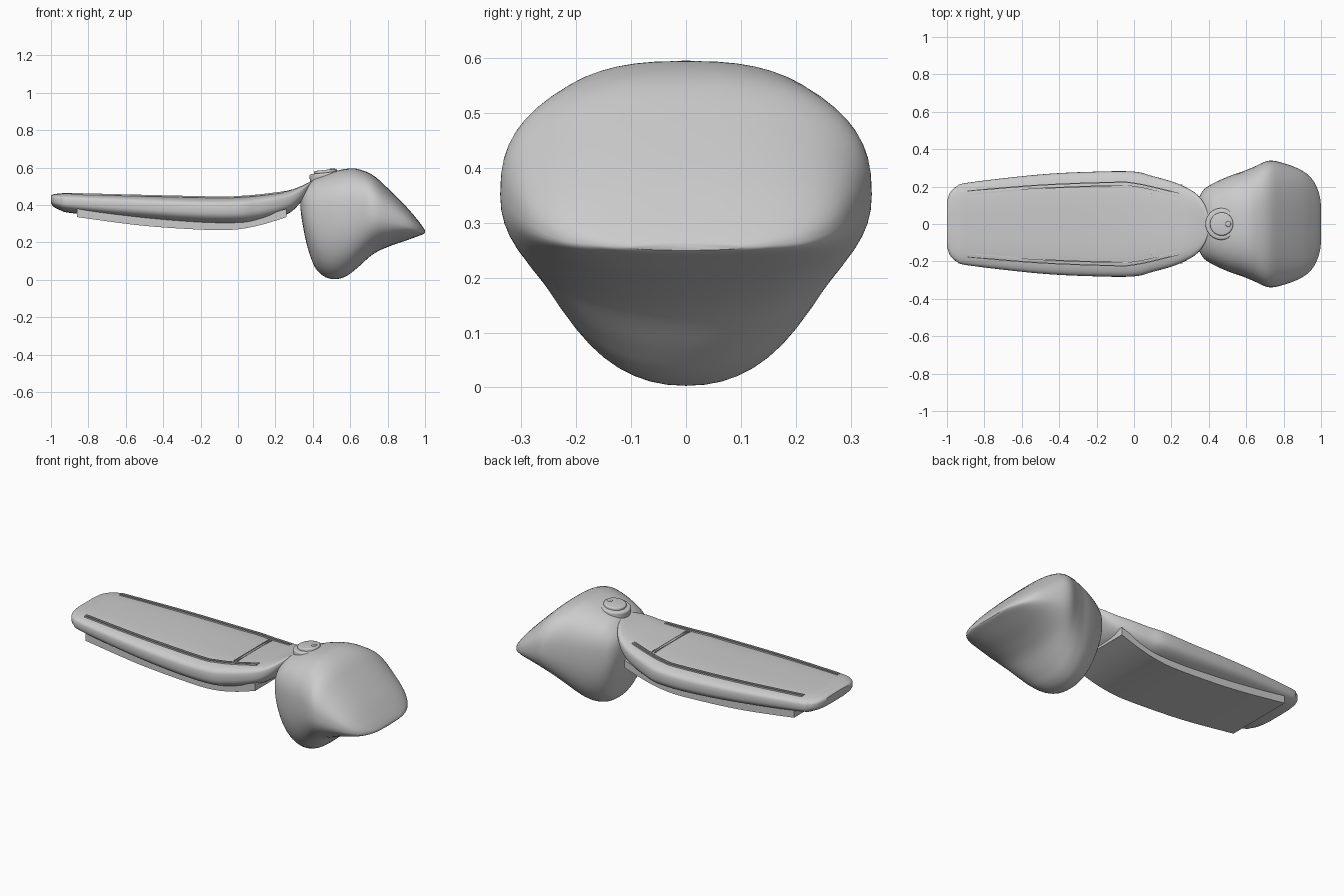
import bpy, bmesh, math
from mathutils import Matrix, Vector

if "Cube" in bpy.data.objects:
    bpy.data.objects.remove(bpy.data.objects["Cube"])

grey = bpy.data.materials.new("light_grey")
grey.use_nodes = True
grey.diffuse_color = (0.6, 0.6, 0.6, 1)
grey.node_tree.nodes["Principled BSDF"].inputs["Base Color"].default_value = (0.6, 0.6, 0.6, 1)


def finish(name, bm, angle=40):
    """Turn a bmesh into a smooth shaded object."""
    bmesh.ops.recalc_face_normals(bm, faces=bm.faces)
    mesh = bpy.data.meshes.new(name)
    bm.to_mesh(mesh)
    bm.free()
    mesh.materials.append(grey)
    ob = bpy.data.objects.new(name, mesh)
    bpy.context.collection.objects.link(ob)
    bpy.ops.object.select_all(action="DESELECT")
    ob.select_set(True)
    bpy.context.view_layer.objects.active = ob
    bpy.ops.object.shade_smooth_by_angle(angle=math.radians(angle))
    return ob


def spline(rows, steps=6):
    """Smooth curve through all rows of numbers."""
    pts = [Vector(r) for r in rows]
    pts = [pts[0]] + pts + [pts[-1]]
    out = []
    for a, b, c, d in zip(pts, pts[1:], pts[2:], pts[3:]):
        for i in range(steps):
            t = i / steps
            out.append(b + (c - a) * (t / 2) + (a * 2 - b * 5 + c * 4 - d) * (t * t / 2)
                       + (b * 3 - a - c * 3 + d) * (t ** 3 / 2))
    return out + [pts[-1]]


def bridge(bm, rings):
    """Join closed rings of points and cap both ends."""
    rings = [[bm.verts.new(p) for p in ring] for ring in rings]
    for r, s in zip(rings, rings[1:]):
        for i in range(len(r)):
            j = (i + 1) % len(r)
            bm.faces.new((r[i], r[j], s[j], s[i]))
    bm.faces.new(rings[0])
    bm.faces.new(rings[-1])


def loft(name, stations, upper, lower, sides=56):
    """Loft rounded sections given as x, top, bottom, half width, widest height."""
    rings = []
    for x, top, bot, w, mid in spline(stations):
        ring = []
        for k in range(sides):
            c, s = (f(math.tau * k / sides) for f in (math.cos, math.sin))
            n = 2 / (upper if s >= 0 else lower)
            h = top - mid if s >= 0 else mid - bot
            ring.append((x, math.copysign(abs(c) ** n * w, c),
                         mid + math.copysign(abs(s) ** n * h, s)))
        rings.append(ring)
    bm = bmesh.new()
    bridge(bm, rings)
    return finish(name, bm)


def strip(name, path, width, thick):
    """Sweep a thin rectangle, lying across y, along a path."""
    bm = bmesh.new()
    bridge(bm, [[(x, y - width, z - thick), (x, y + width, z - thick),
                 (x, y + width, z), (x, y - width, z)] for x, y, z in spline(path)])
    return finish(name, bm, 30)


# Wedge-shaped head with a wide nose edge
loft("head", [
    (.335, .43, .37, .06, .40), (.345, .47, .30, .13, .39), (.37, .505, .18, .18, .37),
    (.41, .54, .07, .21, .36), (.46, .56, .018, .235, .36), (.52, .58, .003, .26, .36),
    (.58, .593, .02, .28, .36), (.64, .592, .065, .305, .36), (.72, .56, .135, .338, .355),
    (.8, .49, .175, .325, .33), (.9, .39, .21, .285, .295), (.96, .32, .232, .23, .27),
    (.99, .28, .243, .16, .26), (1, .262, .25, .1, .256)], 2.6, 2.2)

# Long, gently sagging body
loft("body", [
    (-1, .45, .41, .12, .43), (-.985, .457, .39, .165, .425), (-.95, .461, .372, .2, .42),
    (-.88, .463, .355, .222, .415), (-.5, .452, .315, .265, .395), (-.2, .444, .293, .28, .38),
    (0, .447, .29, .28, .38), (.1, .454, .30, .256, .39), (.2, .466, .325, .228, .41),
    (.28, .48, .36, .195, .43), (.34, .502, .42, .155, .465), (.38, .522, .48, .1, .5),
    (.4, .532, .515, .04, .523)], 3.4, 3)

# Flat curved plate under the body
strip("bottom_plate", [(-.86, 0, .335), (-.5, 0, .288), (-.15, 0, .266), (0, 0, .27),
                       (.13, 0, .295), (.26, 0, .335)], .21, -.045)

# Seams along both edges and one across the top
for side, label in ((1, "left"), (-1, "right")):
    for gap in (0, .018):
        strip(f"{label}_seam", [(-.89, side * (.158 + gap), .464), (-.5, side * (.19 + gap), .454),
                                (-.1, side * (.205 + gap), .445), (0, side * (.2 + gap), .448),
                                (.1, side * (.18 + gap), .455), (.24, side * (.145 + gap), .472)],
              .003, .008)
for x in (.09, .106):
    strip("cross_seam", [(x, 0, .4565), (x + .004, 0, .457)], .165, .01)

# Round knob behind the head, tilted with the surface
def disc(name, x, z, r, depth, bevel):
    bm = bmesh.new()
    bmesh.ops.create_cone(bm, cap_ends=True, segments=40, radius1=r, radius2=r, depth=depth)
    rim = [e for e in bm.edges if all(v.co.z > 0 for v in e.verts)]
    bmesh.ops.bevel(bm, geom=rim, offset=bevel, segments=3, affect="EDGES", profile=.5)
    tilt = Matrix.Rotation(math.radians(-6), 4, "Y")
    bm.transform(Matrix.Translation((x, 0, z)) @ tilt)
    finish(name, bm)


disc("knob_base", .468, .55, .085, .045, .01)
disc("knob_cap", .47, .565, .062, .045, .008)
disc("knob_dot", .505, .578, .015, .034, .004)
